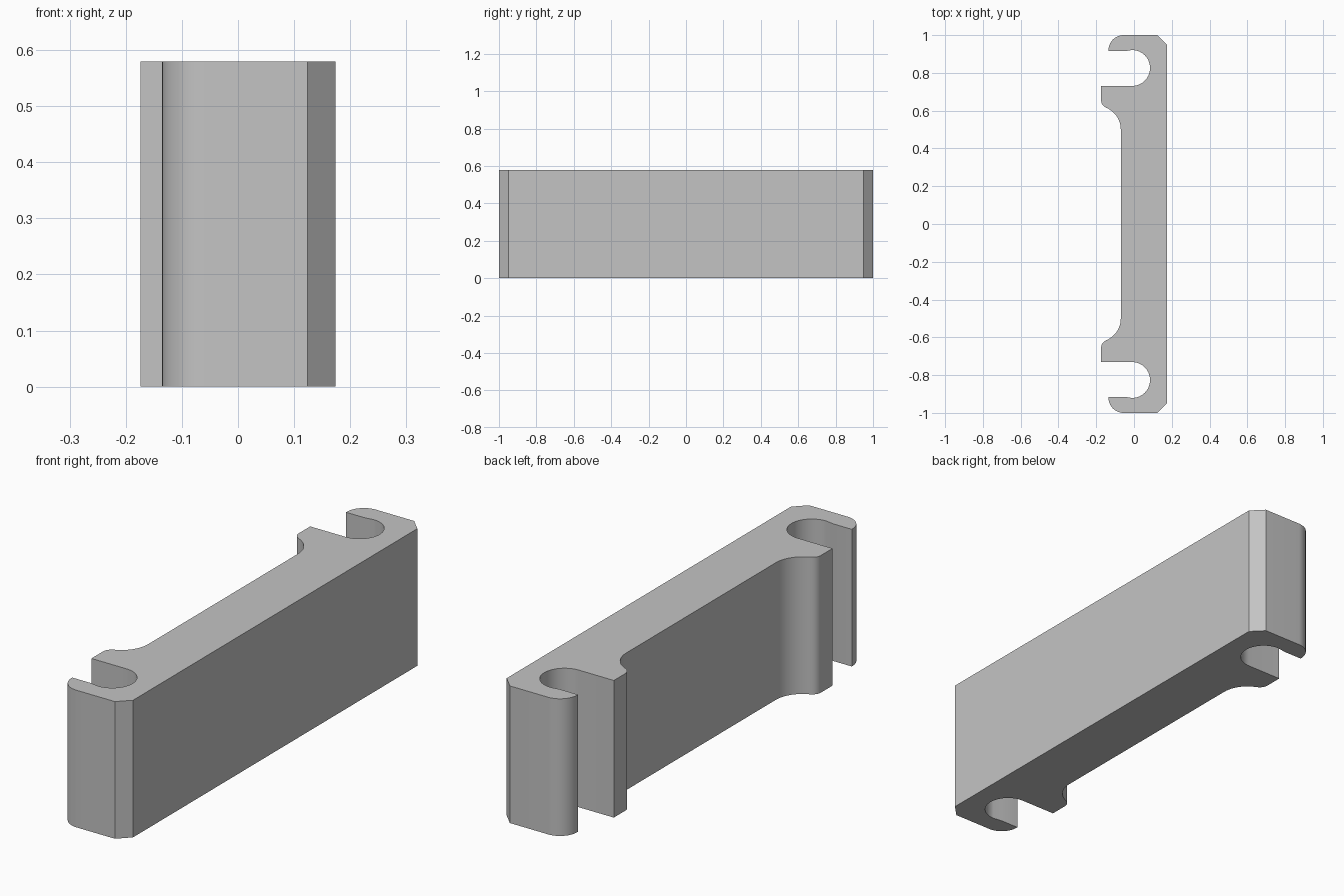
import bpy
import bmesh
from math import cos, sin, radians

if "Cube" in bpy.data.objects:
    bpy.data.objects.remove(bpy.data.objects["Cube"], do_unlink=True)

HEIGHT = 0.58


def arc(cx, cy, r, start, end, steps):
    """Points along a circular arc, angles in degrees."""
    angles = [radians(start + (end - start) * i / steps) for i in range(steps + 1)]
    return [(cx + r * cos(a), cy + r * sin(a)) for a in angles]


# Back half of the outline, counter-clockwise from the flat side
half = [(0.174, 0.95), (0.124, 1.0)]
half += arc(-0.055, 0.92, 0.08, 90, 180, 14)            # rounded hook tip
half += [(-0.135, 0.915), (-0.05, 0.915)]               # inside of the hook
half += arc(-0.01, 0.826, 0.095, 90, -90, 28)           # round clip slot
half += [(-0.174, 0.731)]                               # lug shoulder
half += arc(-0.134, 0.654, 0.04, 180, 248.5, 8)         # rounded lug corner
half += arc(-0.195, 0.5, 0.125, 68.5, 0, 12)            # fillet into the web

outline = half + [(x, -y) for x, y in reversed(half)]

# Extrude the outline into the bar
bm = bmesh.new()
base = bm.faces.new([bm.verts.new((x, y, 0)) for x, y in outline])
top = bmesh.ops.extrude_face_region(bm, geom=[base], use_keep_orig=True)
bmesh.ops.translate(bm, vec=(0, 0, HEIGHT),
                    verts=[g for g in top["geom"] if isinstance(g, bmesh.types.BMVert)])
bmesh.ops.remove_doubles(bm, verts=bm.verts, dist=0.0005)
bmesh.ops.recalc_face_normals(bm, faces=bm.faces)
mesh = bpy.data.meshes.new("double_clip_bar")
bm.to_mesh(mesh)
bm.free()

bar = bpy.data.objects.new("double_clip_bar", mesh)
bpy.context.collection.objects.link(bar)

# Plain grey material
grey = bpy.data.materials.new("light_grey")
grey.use_nodes = True
colour = (0.55, 0.55, 0.55, 1)
grey.diffuse_color = colour
grey.node_tree.nodes["Principled BSDF"].inputs["Base Color"].default_value = colour
mesh.materials.append(grey)

# Smooth curved walls, crisp corners
bpy.ops.object.select_all(action="DESELECT")
bar.select_set(True)
bpy.context.view_layer.objects.active = bar
bpy.ops.object.shade_smooth_by_angle(angle=radians(25))
